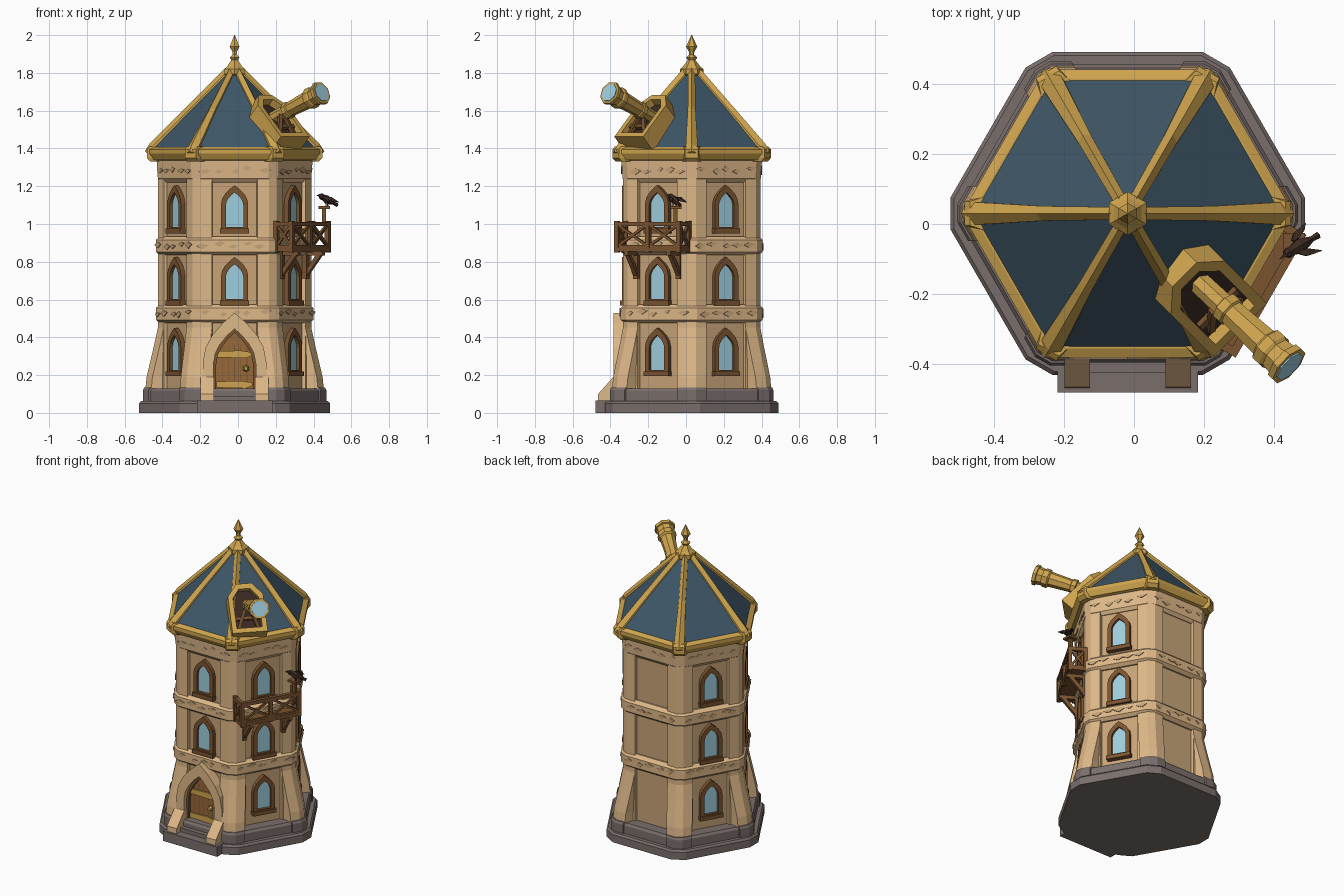
import bpy, bmesh, random
from math import cos, sin, radians, pi
from mathutils import Matrix, Vector

if "Cube" in bpy.data.objects:
    bpy.data.objects.remove(bpy.data.objects["Cube"])
random.seed(4)
CX, CY = -0.018, 0.03
CENTRE = Matrix.Translation((CX, CY, 0))
UP = Vector((0, 0, 1))


def material(name, rgb):
    lin = [(c / 255 / 12.92) if c < 11 else ((c / 255 + 0.055) / 1.055) ** 2.4 for c in rgb]
    m = bpy.data.materials.new(name)
    m.use_nodes = True
    m.diffuse_color = (*lin, 1)
    m.node_tree.nodes["Principled BSDF"].inputs["Base Color"].default_value = (*lin, 1)
    return m


WALL = material("sandstone", (222, 184, 136))
PANEL = material("shaded plaster", (200, 164, 120))
ROOF = material("slate blue", (62, 86, 102))
GOLD = material("aged gold", (206, 164, 78))
WOOD = material("brown wood", (122, 84, 48))
DOOR = material("door wood", (150, 104, 58))
DARK = material("dark brown", (58, 42, 34))
STONE = material("grey stone", (122, 111, 108))
GLASS = material("pale glass", (158, 206, 222))


def make(name, bm, mat, matrix):
    bmesh.ops.recalc_face_normals(bm, faces=bm.faces)
    me = bpy.data.meshes.new(name)
    bm.to_mesh(me)
    bm.free()
    me.materials.append(mat)
    ob = bpy.data.objects.new(name, me)
    ob.matrix_world = matrix
    bpy.context.collection.objects.link(ob)
    return ob


def loft(name, rings, mat, matrix=CENTRE, closed=False):
    """Skin equal-length rings; cap the ends, or join last to first."""
    bm = bmesh.new()
    vs = [[bm.verts.new(p) for p in ring] for ring in rings]
    n = len(vs[0])
    pairs = list(zip(vs, vs[1:])) + ([(vs[-1], vs[0])] if closed else [])
    for a, b in pairs:
        for i in range(n):
            j = (i + 1) % n
            bm.faces.new((a[i], a[j], b[j], b[i]))
    if not closed:
        bm.faces.new(vs[0])
        bm.faces.new(vs[-1])
    return make(name, bm, mat, matrix)


def hexagon(apothem, z, chamfer):
    """Hexagon with corners on the x axis, each cut by a small angle."""
    r = apothem / cos(radians(30 - chamfer))
    return [(r * cos(radians(k * 60 + s)), r * sin(radians(k * 60 + s)), z)
            for k in range(6) for s in ((-chamfer, chamfer) if chamfer else (0,))]


def hex_body(name, profile, mat, chamfer=4):
    return loft(name, [hexagon(a, z, chamfer) for a, z in profile], mat)


def side(az, dist, z=0.0):
    """Local frame on a wall: x right, y up, z outward."""
    n = Vector((cos(radians(az)), sin(radians(az)), 0))
    m = Matrix((UP.cross(n), UP, n)).transposed().to_4x4()
    m.translation = Vector((CX, CY, z)) + n * dist
    return m


def plate(name, pts, z0, z1, mat, matrix):
    return loft(name, [[(x, y, z) for x, y in pts] for z in (z0, z1)], mat, matrix)


def frame(name, outer, inner, z0, z1, mat, matrix):
    rings = [[(x, y, z) for x, y in pts]
             for pts, z in ((outer, z0), (outer, z1), (inner, z1), (inner, z0))]
    return loft(name, rings, mat, matrix, closed=True)


def arch(w, base, spring, top):
    right = [(w * (1 - t * t), spring + (top - spring) * t) for t in (0, 0.3, 0.55, 0.8)]
    return [(-w, base), (w, base)] + right + [(0, top)] + [(-x, y) for x, y in reversed(right)]


def box(name, lo, hi, mat, matrix):
    (a, b, c), (d, e, f) = lo, hi
    return plate(name, [(a, b), (d, b), (d, e), (a, e)], c, f, mat, matrix)


def rod(name, p, q, steps, sides, mat, matrix=Matrix()):
    """Turned shape between two points; steps are (fraction, radius)."""
    p, q = Vector(p), Vector(q)
    turn = (q - p).to_track_quat("Z", "Y")
    rings = []
    for t, r in steps:
        rings.append([p.lerp(q, t) + turn @ Vector((r * cos(2 * pi * (i + .5) / sides),
                      r * sin(2 * pi * (i + .5) / sides), 0)) for i in range(sides)])
    return loft(name, rings, mat, matrix)


def beam(name, p, q, thick, mat, matrix=Matrix()):
    return rod(name, p, q, ((0, thick * .7), (1, thick * .7)), 4, mat, matrix)


# Stone base and tower body
hex_body("base_slab", [(.46, 0), (.46, .05), (.45, .062)], STONE, 5)
hex_body("base_step", [(.425, .06), (.425, .115), (.415, .13)], STONE, 5)
hex_body("tower_wall", [(.345, .1), (.345, 1.34)], PANEL, 0)
for label, z in (("lower", .485), ("upper", .845)):
    hex_body(label + "_band", [(.355, z - .01), (.376, z + .008), (.376, z + .07), (.355, z + .09)], WALL)
hex_body("top_band", [(.35, 1.22), (.366, 1.24), (.372, 1.34)], WALL)


# Corner pilasters with flared feet
def corner(r, z):
    pts = [(r - .5 * s, .866 * s * g) for s, g in ((.09, 1), (.028, 1), (.028, -1), (.09, -1))]
    return [(x, y, z) for x, y in pts + [(.31, -.055), (.31, .055)]]


for k in range(6):
    turn = CENTRE @ Matrix.Rotation(radians(60 * k), 4, "Z")
    loft("pilaster", [corner(.42, .12), corner(.42, 1.28)], WALL, turn)
    loft("buttress", [corner(r, z) for r, z in ((.487, .12), (.48, .19), (.44, .36), (.418, .46))], WALL, turn)
    loft("buttress_plinth", [corner(.50, .06), corner(.50, .12), corner(.492, .135)], STONE, turn)

# Chipped stones on the bands
for az in range(-150, 180, 60):
    for z, dist in ((.528, .376), (.886, .376), (1.285, .368)):
        for i in range(5):
            x, y = -.15 + .075 * i + random.uniform(-.02, .02), random.uniform(-.01, .01)
            w, h = random.uniform(.02, .035), random.uniform(.01, .018)
            plate("stone_chip", [(x - w, y), (x, y - h), (x + w, y + .005), (x, y + h)],
                  -.002, .005, PANEL, side(az, dist, z))

# Arched windows on every wall but the back
for az in (-150, -90, -30, 30, 150):
    for floor, z in enumerate((.2, .575, .955)):
        if az == -90 and floor == 0:
            continue
        m = side(az, .345, z)
        frame("window_frame", arch(.072, 0, .15, .25), arch(.046, .028, .145, .212), -.005, .025, WOOD, m)
        box("window_sill", (-.076, -.006, 0), (.076, .02, .034), WOOD, m)
        plate("window_glass", arch(.05, .02, .145, .216), 0, .008, GLASS, m)

# Doorway, door, straps, steps
m = side(-90, .345)
frame("door_arch", arch(.168, .06, .27, .53), arch(.112, .075, .26, .445), -.01, .07, WALL, m)
frame("door_trim", arch(.118, .07, .26, .455), arch(.098, .085, .255, .425), 0, .04, WOOD, m)
plate("door", arch(.105, .07, .26, .435), 0, .02, DOOR, m)
for x in (-.066, -.033, 0, .033, .066):
    box("door_seam", (x - .002, .09, .019), (x + .002, .36, .022), WOOD, m)
for y in (.15, .31):
    plate("door_strap", [(-.095, y - .016), (.06, y - .02), (.095, y - .006), (.095, y + .01), (.03, y + .02),
                         (-.095, y + .016)], .018, .03, GOLD, m)
rod("door_knob", (.06, .235, .02), (.06, .235, .055), ((0, .008), (.4, .018), (1, .01)), 6, GOLD, m)
box("porch", (-.2, 0, .05), (.2, .065, .165), STONE, m)
box("porch_step", (-.12, .06, .02), (.12, .09, .11), STONE, m)
for s in (-1, 1):
    loft("door_foot", [[(s * x, y, z) for y, z in ((.06, .03), (.06, .152), (.1, .15), (.19, .07), (.19, .03))]
                       for x in (.108, .18)], WALL, m)

# Roof, eaves, ribs and finial
hex_body("roof", [(.395, 1.39), (.03, 1.81)], ROOF, 0)
hex_body("eaves", [(.35, 1.33), (.392, 1.34), (.41, 1.372), (.41, 1.395), (.385, 1.408)], GOLD, 3)
for k in range(6):
    turn = CENTRE @ Matrix.Rotation(radians(60 * k), 4, "Z")
    ends = ((.465, 1.375, .036), (.44, 1.415, .032), (.25, 1.605, .021), (.04, 1.815, .018))
    loft("roof_rib", [[(r - .03, -w, z - .03), (r - .006, -w, z - .003), (r + .01, 0, z + .01), (r - .006, w, z - .003),
                       (r - .03, w, z - .03)] for r, z, w in ends], GOLD, turn)
    loft("eaves_bracket", [[(x, -.034, z), (x, .034, z), (x - .05, .05, z), (x - .05, -.05, z)]
                           for x, z in ((.445, 1.33), (.465, 1.35), (.465, 1.395), (.45, 1.41))], GOLD, turn)
rod("finial", (CX, CY, 1.78), (CX, CY, 2.0),
    ((0, .045), (.06, .062), (.18, .062), (.25, .045), (.4, .02), (.46, .03), (.53, .013),
     (.6, .014), (.72, .03), (1, .002)), 6, GOLD)

# Roof hatch, lying along the slope
n = Vector((.5, -.5, .72)).normalized()
right = UP.cross(n).normalized()
hatch = Matrix((right, n.cross(right), n)).transposed().to_4x4()
hatch.translation = (.195, -.195, 1.535)


def shield(w, low, shoulder, top):
    return [(-w, low), (w, low), (w, shoulder), (w * .45, top), (-w * .45, top), (-w, shoulder)]


frame("hatch_frame", shield(.108, -.16, .08, .155), shield(.078, -.13, .065, .122), -.06, .055, GOLD, hatch)
plate("hatch_opening", shield(.085, -.14, .07, .13), -.05, .012, DARK, hatch)
for s in (-1, 1):
    beam("hatch_strut", (s * .06, -.12, .01), (s * .015, -.01, .07), .02, WOOD, hatch)
beam("hatch_crossbar", (-.075, -.06, .03), (.075, -.06, .03), .02, WOOD, hatch)

# Telescope
tail, tip = (.13, -.115, 1.53), (.442, -.405, 1.695)
rod("telescope", tail, tip, ((0, .034), (.4, .036), (.41, .046), (.47, .046), (.48, .04), (.78, .047),
                             (.8, .058), (.86, .058), (.88, .052), (.95, .056), (.955, .064), (1, .064)), 8, GOLD)
axis = (Vector(tip) - Vector(tail)).normalized()
rod("telescope_lens", tip, Vector(tip) + axis * .004, ((0, .05), (1, .05)), 8, GLASS)

# Balcony with cross-braced railing
m = side(-30, .345)
W, D, LOW, TOP = .19, .115, .88, 1.0
box("balcony_floor", (-.2, .855, 0), (.2, .875, .125), WOOD, m)
corners = [(-W, .02), (-W, D), (0, D), (W, D), (W, .02)]
for x, z in corners:
    beam("balcony_post", (x, .85, z), (x, 1.015, z), .024, WOOD, m)
for (x0, z0), (x1, z1) in zip(corners, corners[1:]):
    for y, t in ((LOW, .016), (TOP, .024)):
        beam("balcony_rail", (x0, y, z0), (x1, y, z1), t, WOOD, m)
    for a, b in ((LOW, TOP), (TOP, LOW)):
        beam("balcony_brace", (x0, a, z0), (x1, b, z1), .014, WOOD, m)
for x in (-.13, .13):
    beam("bracket_wall_post", (x, .71, .015), (x, .86, .015), .028, WOOD, m)
    beam("bracket_strut", (x, .73, .015), (x, .85, .11), .024, WOOD, m)
    beam("bracket_joist", (x, .845, 0), (x, .845, .125), .024, WOOD, m)

# Perch and bird
beam("perch_post", (.455, -.055, .99), (.455, -.055, 1.085), .022, WOOD)
box("perch_top", (.425, -.085, 1.08), (.487, -.025, 1.094), WOOD, Matrix())
rod("bird_body", (.43, -.088, 1.152), (.525, -.032, 1.1),
    ((0, .008), (.1, .017), (.25, .016), (.42, .023), (.62, .017), (.8, .009), (1, .011)), 6, DARK)
rod("bird_beak", (.434, -.086, 1.152), (.415, -.1, 1.15), ((0, .009), (1, .001)), 4, DARK)
for s in (-1, 1):
    off = Vector((.5, -.86, 0)) * s
    root = Vector((.462, -.065, 1.14)) + off * .02
    rod("bird_wing", root, root + Vector((.05, .028, -.025)) + off * .025,
        ((0, .006), (.3, .015), (1, .002)), 4, DARK)
    foot = Vector((.47, -.06, 1.09)) + off * .01
    beam("bird_leg", foot, foot + Vector((0, 0, .04)), .006, DARK)
